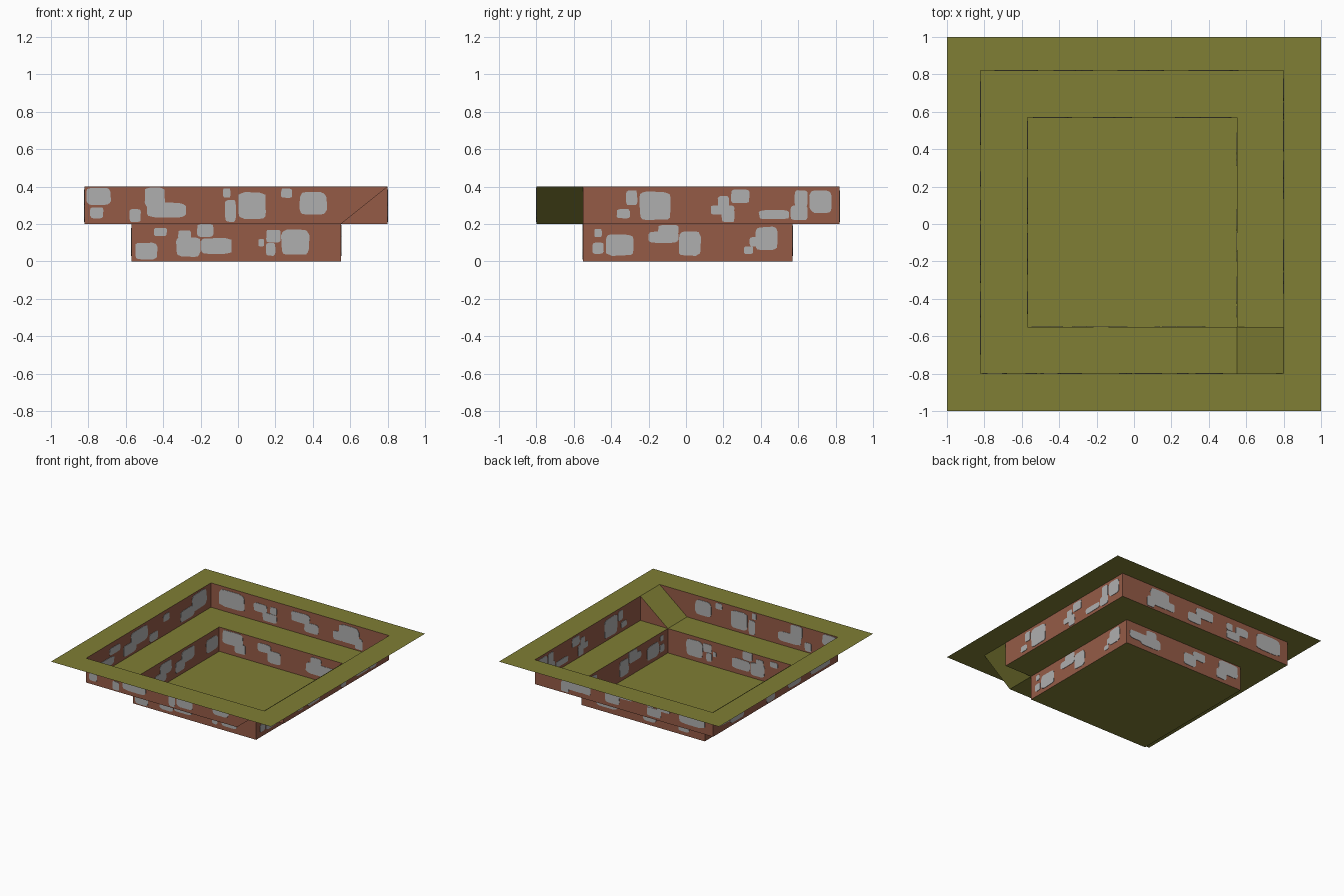
import bpy, bmesh, math, random

if "Cube" in bpy.data.objects:
    bpy.data.objects.remove(bpy.data.objects["Cube"])
random.seed(4)


def mat(name, rgb):
    m = bpy.data.materials.new(name)
    m.diffuse_color = (*rgb, 1)
    m.use_nodes = True
    m.node_tree.nodes["Principled BSDF"].inputs["Base Color"].default_value = m.diffuse_color
    return m


MOSS = mat("olive moss", (0.215, 0.21, 0.035))
BRICK = mat("red brown brick", (0.30, 0.105, 0.062))
STONE = mat("grey stone", (0.43, 0.43, 0.43))

# Plan of the pit: outer hole, inner hole, step heights
X0, X1, Y0, Y1 = -0.82, 0.80, -0.80, 0.82
A0, A1, B0, B1 = -0.57, 0.55, -0.55, 0.57
TOP, MID, LOW = 0.4, 0.2, 0.0


def sheet(name, polys, material):
    bm = bmesh.new()
    for p in polys:
        bm.faces.new([bm.verts.new(v) for v in p])
    bmesh.ops.remove_doubles(bm, verts=bm.verts, dist=1e-5)
    me = bpy.data.meshes.new(name)
    bm.to_mesh(me)
    bm.free()
    me.materials.append(material)
    ob = bpy.data.objects.new(name, me)
    bpy.context.collection.objects.link(ob)
    return ob


def flat(x0, x1, y0, y1, z):
    return [(x0, y0, z), (x1, y0, z), (x1, y1, z), (x0, y1, z)]


def ring(o, i, z):
    """Flat frame between an outer and an inner rectangle (x0, x1, y0, y1)."""
    po, pi = flat(*o, z), flat(*i, z)
    return [[po[k], po[(k + 1) % 4], pi[(k + 1) % 4], pi[k]] for k in range(4)]


# Ground levels
sheet("rim", ring((-1, 1, -1, 1), (X0, X1, Y0, Y1), TOP), MOSS)
sheet("ledge", [flat(X0, A0, Y0, Y1, MID), flat(A0, A1, Y0, B0, MID),
                flat(A0, A1, B1, Y1, MID), flat(A1, X1, B0, Y1, MID)], MOSS)
sheet("pit_floor", [flat(A0, A1, B0, B1, LOW)], MOSS)

# Corner ramp and its brick side
sheet("ramp", [[(A1, Y0, MID), (X1, Y0, TOP), (X1, B0, TOP), (A1, B0, MID)]], MOSS)
sheet("ramp_side", [[(A1, B0, MID), (X1, B0, TOP), (X1, B0, MID)]], BRICK)


def place(axis, pos, u, z):
    return (u, pos, z) if axis == 'y' else (pos, u, z)


def blob(axis, pos, u0, u1, z0, z1):
    """Worn stone: rounded, slightly irregular thin plate through the wall."""
    w, h = (u1 - u0) / 2, (z1 - z0) / 2
    pts = []
    for k in range(16):
        a = 2 * math.pi * (k + .5) / 16
        c, s = math.cos(a), math.sin(a)
        j = random.uniform(0.95, 1.03)
        pts.append(((u0 + u1) / 2 + w * j * math.copysign(abs(c) ** .4, c),
                    min(max((z0 + z1) / 2 + h * j * math.copysign(abs(s) ** .4, s), 0), TOP)))
    t = 0.003
    f = [place(axis, pos - t, *p) for p in pts]
    b = [place(axis, pos + t, *p) for p in pts]
    sides = [[f[i], f[(i + 1) % 16], b[(i + 1) % 16], b[i]] for i in range(16)]
    return [f[::-1], b] + sides


def wall(name, axis, pos, outline, stones):
    sheet(name, [[place(axis, pos, u, z) for u, z in outline]], BRICK)
    polys = []
    for s in stones:
        polys += blob(axis, pos, *s)
    ob = sheet(name + "_stones", polys, STONE)
    bm = bmesh.new()
    bm.from_mesh(ob.data)
    bmesh.ops.recalc_face_normals(bm, faces=bm.faces)
    bm.to_mesh(ob.data)
    bm.free()


def box(u0, u1, z0, z1):
    return [(u0, z0), (u1, z0), (u1, z1), (u0, z1)]


# Upper walls (stones: start, end, bottom, top along the wall)
wall("upper_front_wall", 'y', Y0, [(X0, MID), (A1, MID), (X1, TOP), (X0, TOP)], [
    (-.81, -.68, .30, .395), (-.79, -.72, .23, .29), (-.58, -.52, .21, .28),
    (-.50, -.39, .29, .395), (-.49, -.28, .235, .315), (-.08, -.04, .34, .39),
    (-.07, -.01, .21, .33), (0, .15, .225, .37), (.23, .29, .34, .39), (.33, .475, .25, .37)])
wall("upper_right_wall", 'x', X1, box(B0, Y1, MID, TOP), [
    (-.37, -.30, .23, .28), (-.32, -.26, .30, .38), (-.25, -.08, .22, .375),
    (.13, .26, .25, .30), (.19, .26, .21, .28), (.17, .23, .29, .35), (.24, .34, .31, .385),
    (.39, .55, .225, .275), (.56, .65, .22, .30), (.58, .65, .29, .38), (.66, .78, .26, .38)])
wall("upper_back_wall", 'y', Y1, box(X0, X1, MID, TOP), [
    (-.75, -.51, .24, .375), (-.43, -.31, .28, .35), (-.35, -.22, .22, .29),
    (-.28, -.22, .29, .35), (-.09, .08, .29, .37), (.03, .16, .23, .31),
    (.29, .38, .24, .31), (.34, .53, .24, .38), (.49, .56, .21, .30)])
wall("upper_left_wall", 'x', X0, box(Y0, Y1, MID, TOP), [
    (.57, .76, .25, .385), (.42, .60, .22, .31), (.20, .28, .31, .37),
    (.02, .13, .21, .28), (-.22, .0, .26, .38), (-.32, -.15, .22, .31),
    (-.50, -.36, .30, .36), (-.70, -.44, .22, .29)])

# Lower walls
wall("lower_front_wall", 'y', B0, box(A0, A1, LOW, MID), [
    (-.55, -.43, .01, .10), (-.45, -.38, .135, .18), (-.33, -.20, .025, .13),
    (-.32, -.25, .12, .165), (-.22, -.13, .13, .20), (-.20, -.03, .04, .125),
    (.11, .14, .08, .12), (.15, .20, .03, .10), (.15, .23, .10, .17), (.23, .38, .035, .17)])
wall("lower_right_wall", 'x', A1, box(B0, B1, LOW, MID), [
    (-.49, -.45, .13, .175), (-.50, -.44, .04, .10), (-.43, -.28, .03, .145),
    (-.20, -.04, .10, .16), (-.15, -.04, .14, .195), (-.04, .08, .03, .16),
    (.31, .36, .04, .08), (.34, .40, .08, .13), (.37, .49, .06, .185)])
wall("lower_back_wall", 'y', B1, box(A0, A1, LOW, MID), [
    (-.54, -.35, .08, .19), (-.43, -.33, .03, .11), (-.22, -.10, .10, .17),
    (-.13, -.01, .03, .13), (.22, .42, .04, .13), (.26, .36, .11, .18), (.38, .52, .06, .13)])
wall("lower_left_wall", 'x', A0, box(B0, B1, LOW, MID), [
    (.40, .55, .04, .15), (.08, .25, .08, .18), (.0, .12, .03, .12),
    (-.20, -.05, .08, .18), (-.27, -.12, .03, .11), (-.48, -.36, .05, .16)])
